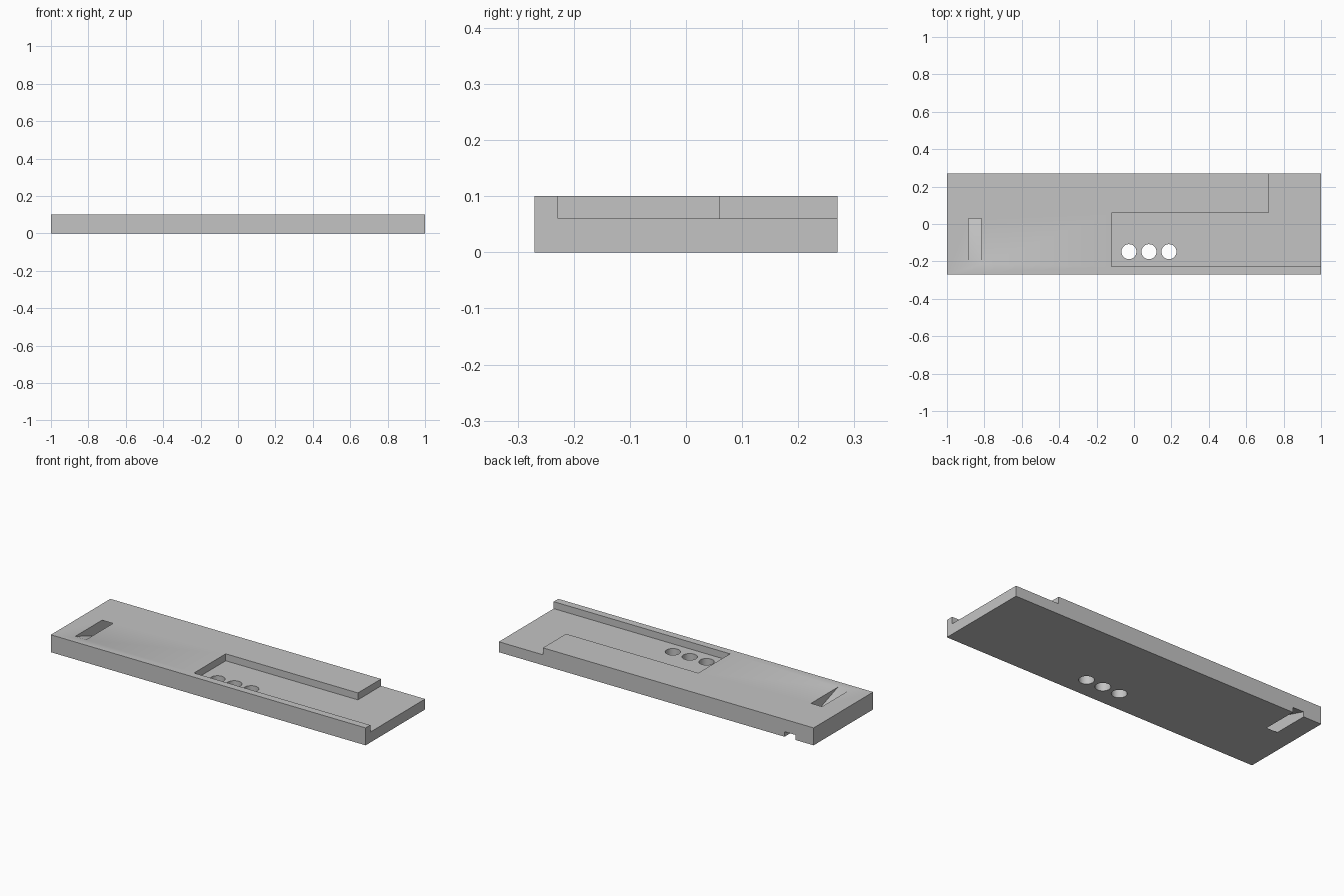
import bpy
import bmesh
from mathutils import Vector

cube = bpy.data.objects.get("Cube")
if cube:
    bpy.data.objects.remove(cube, do_unlink=True)

grey = bpy.data.materials.new("plain grey")
grey.use_nodes = True
colour = (0.55, 0.55, 0.55, 1)
grey.diffuse_color = colour
grey.node_tree.nodes["Principled BSDF"].inputs["Base Color"].default_value = colour


def prism(name, outline, sweep):
    """Extrude a closed outline of 3D points along a sweep vector."""
    bm = bmesh.new()
    face = bm.faces.new([bm.verts.new(p) for p in outline])
    ext = bmesh.ops.extrude_face_region(bm, geom=[face])
    moved = [v for v in ext["geom"] if isinstance(v, bmesh.types.BMVert)]
    bmesh.ops.translate(bm, verts=moved, vec=Vector(sweep))
    bmesh.ops.recalc_face_normals(bm, faces=bm.faces)
    mesh = bpy.data.meshes.new(name)
    bm.to_mesh(mesh)
    bm.free()
    mesh.materials.append(grey)
    obj = bpy.data.objects.new(name, mesh)
    bpy.context.collection.objects.link(obj)
    return obj


def cut(target, cutter):
    """Subtract the cutter, then discard it."""
    mod = target.modifiers.new("cut", "BOOLEAN")
    mod.operation = "DIFFERENCE"
    mod.solver = "EXACT"
    mod.object = cutter
    cutter.hide_render = True
    bpy.context.view_layer.objects.active = target
    bpy.ops.object.modifier_apply(modifier=mod.name)
    bpy.data.objects.remove(cutter, do_unlink=True)


# Main slab
W, D, H = 1.0, 0.27, 0.1
plate = prism("plate", [(-W, -D, 0), (W, -D, 0), (W, D, 0), (-W, D, 0)], (0, 0, H))

# L-shaped recess, open at the +x end and the back
recess = [(-0.12, -0.228), (1.1, -0.228), (1.1, 0.4), (0.72, 0.4), (0.72, 0.06), (-0.12, 0.06)]
cut(plate, prism("recess_cutter", [(x, y, 0.06) for x, y in recess], (0, 0, 0.1)))

# Slanted slot from the top face down to the bottom back edge
slot = [(-0.271, 0.12), (0.121, -0.02), (0.3, -0.02), (0.3, 0.02), (0.03, 0.1), (-0.02, 0.12)]
cut(plate, prism("slot_cutter", [(-0.885, y, z) for y, z in slot], (0.07, 0, 0)))

# Three round through holes
for i in range(3):
    bpy.ops.mesh.primitive_cylinder_add(vertices=48, radius=0.04, depth=0.3,
                                        location=(-0.027 + 0.107 * i, -0.148, 0.05))
    drill = bpy.context.object
    drill.data.materials.append(grey)
    cut(plate, drill)

bpy.ops.object.select_all(action="DESELECT")
plate.select_set(True)
bpy.context.view_layer.objects.active = plate
bpy.ops.object.shade_smooth_by_angle(angle=0.5)
